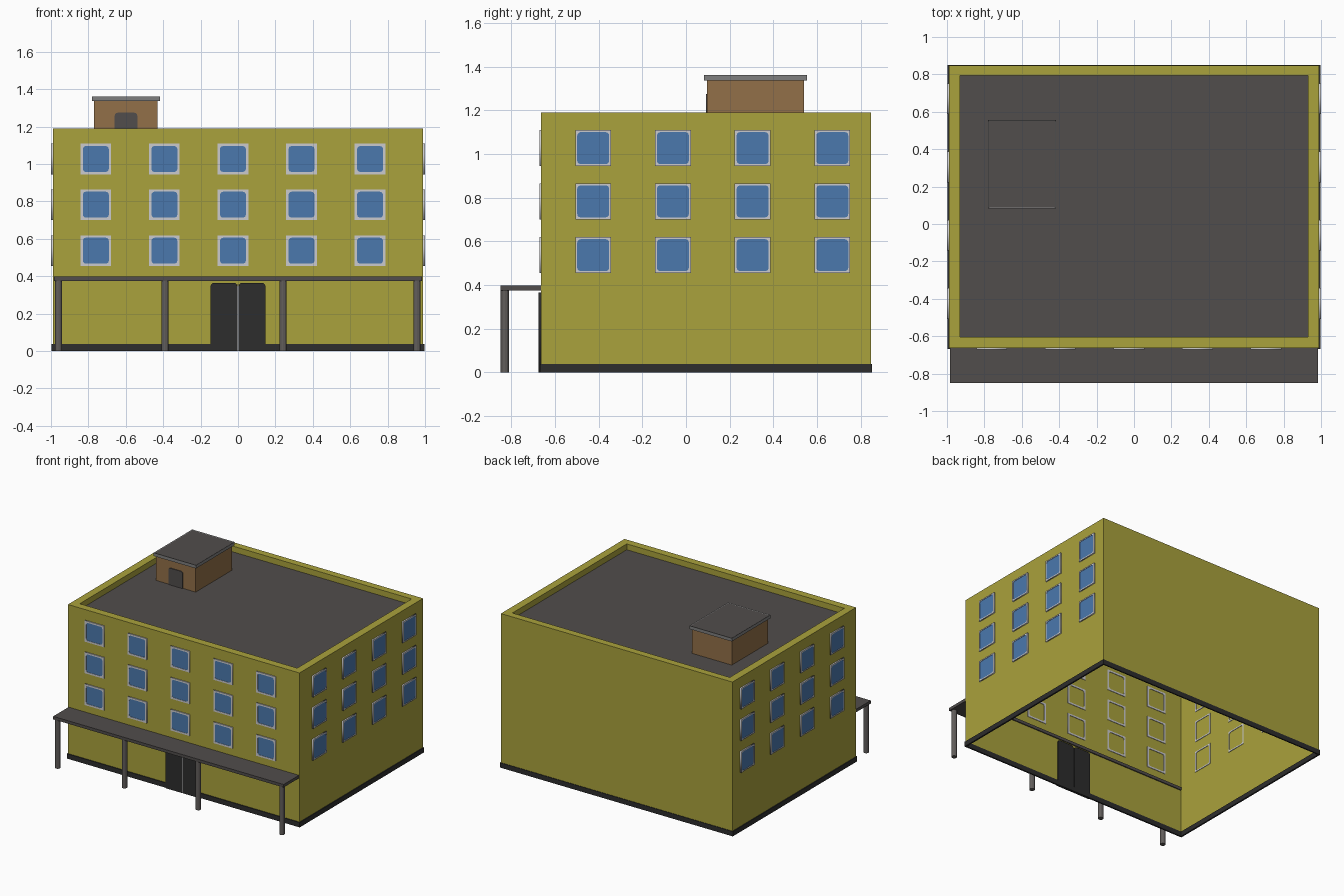
import bpy, bmesh, math

if "Cube" in bpy.data.objects:
    bpy.data.objects.remove(bpy.data.objects["Cube"])


def mat(name, r, g, b):
    m = bpy.data.materials.new(name)
    m.diffuse_color = (r, g, b, 1)
    m.use_nodes = True
    m.node_tree.nodes["Principled BSDF"].inputs["Base Color"].default_value = m.diffuse_color
    return m


OLIVE = mat("olive wall", 0.40, 0.36, 0.045)
ROOF = mat("dark grey roof", 0.082, 0.074, 0.072)
POST = mat("post grey", 0.12, 0.11, 0.105)
BLACK = mat("near black", 0.026, 0.026, 0.026)
GLASS = mat("blue glass", 0.07, 0.19, 0.42)
FRAME = mat("pale frame", 0.60, 0.60, 0.62)
BROWN = mat("brown hut", 0.29, 0.16, 0.065)
GREY = mat("mid grey trim", 0.21, 0.21, 0.21)

X, Y0, Y1, TOP, DECK = 0.99, -0.663, 0.847, 1.19, 1.145


def make(name, bm, *mats):
    me = bpy.data.meshes.new(name)
    bm.to_mesh(me)
    bm.free()
    for m in mats:
        me.materials.append(m)
    ob = bpy.data.objects.new(name, me)
    bpy.context.collection.objects.link(ob)
    return ob


def rings(name, levels, m, cap=False, close=False):
    """Skin a stack of rectangles (x0, x1, y0, y1, z)."""
    bm = bmesh.new()
    loops = [[bm.verts.new(p) for p in ((a, c, z), (b, c, z), (b, d, z), (a, d, z))]
             for a, b, c, d, z in levels]
    pairs = list(zip(loops, loops[1:]))
    if close:
        pairs.append((loops[-1], loops[0]))
    for lo, hi in pairs:
        for i in range(4):
            j = (i + 1) % 4
            bm.faces.new((lo[i], lo[j], hi[j], hi[i]))
    if cap:
        bm.faces.new(loops[-1])
    return make(name, bm, m)


def box(name, x0, x1, y0, y1, z0, z1, *mats):
    bm = bmesh.new()
    bmesh.ops.create_cube(bm, size=1)
    for v in bm.verts:
        v.co = (x1 if v.co.x > 0 else x0, y1 if v.co.y > 0 else y0, z1 if v.co.z > 0 else z0)
    return make(name, bm, *mats)


def outline(u0, u1, v0, v1, r_low=0, r_top=0):
    """Rectangle outline with optional rounded corners."""
    pts = []
    for cu, cv, su, sv, start in ((u0, v0, 1, 1, 180), (u1, v0, -1, 1, 270),
                                  (u1, v1, -1, -1, 0), (u0, v1, 1, -1, 90)):
        r = r_low if sv > 0 else r_top
        for k in range(4 if r else 1):
            a = math.radians(start + 30 * k)
            dx, dy = (math.cos(a), math.sin(a)) if r else (0, 0)
            pts.append((cu + su * r + r * dx, cv + sv * r + r * dy))
    return pts


def plate(name, outlines, loc, turn, w0, w1, m):
    """Filled flat shapes standing on a wall, from depth w0 to w1 along its normal."""
    cu = bpy.data.curves.new(name, 'CURVE')
    cu.dimensions, cu.fill_mode = '2D', 'BOTH'
    cu.extrude = (w1 - w0) / 2
    for pts in outlines:
        s = cu.splines.new('POLY')
        s.points.add(len(pts) - 1)
        for p, (u, v) in zip(s.points, pts):
            p.co = (u, v, 0, 1)
        s.use_cyclic_u = True
    cu.materials.append(m)
    ob = bpy.data.objects.new(name, cu)
    bpy.context.collection.objects.link(ob)
    t, mid = math.radians(turn), (w0 + w1) / 2
    ob.rotation_euler = (math.pi / 2, 0, t)
    ob.location = (loc[0] + math.sin(t) * mid, loc[1] - math.cos(t) * mid, loc[2])
    bpy.ops.object.select_all(action='DESELECT')
    bpy.context.view_layer.objects.active = ob
    ob.select_set(True)
    bpy.ops.object.convert(target='MESH')


# Walls, parapet and roof deck, open underneath
rings("walls", [(-X, X, Y0, Y1, 0), (-X, X, Y0, Y1, TOP),
                (-0.93, 0.93, -0.605, 0.793, TOP), (-0.93, 0.93, -0.605, 0.793, DECK)], OLIVE)
bm = bmesh.new()
bm.faces.new([bm.verts.new(p) for p in ((-0.93, -0.605, DECK), (0.93, -0.605, DECK),
                                        (0.93, 0.793, DECK), (-0.93, 0.793, DECK))])
make("roof_deck", bm, ROOF)

# Plinth band
rings("plinth", [(-0.996, 0.996, -0.669, 0.851, 0), (-0.996, 0.996, -0.669, 0.851, 0.038),
                 (-0.984, 0.984, -0.657, 0.841, 0.038), (-0.984, 0.984, -0.657, 0.841, 0)],
      BLACK, close=True)

# Windows on the front and both sides
ROWS = (0.537, 0.783, 1.027)


def windows(name, centres, loc, turn, depth, half_glass):
    frames, panes = [], []
    for u in centres:
        for v in ROWS:
            h, g = 0.082, half_glass
            inner = outline(u - g, u + g, v - g, v + g, 0.015, 0.015)
            frames += [outline(u - h, u + h, v - h, v + h), inner]
            panes.append(inner)
    plate(name + "_window_frames", frames, loc, turn, -0.004, depth, FRAME)
    plate(name + "_window_glass", panes, loc, turn, 0.0005, depth * 0.7, GLASS)


side = [-0.425, -0.06, 0.305, 0.67]
windows("front", [-0.76 + 0.3665 * i for i in range(5)], (0, Y0, 0), 0, 0.007, 0.069)
windows("right", side, (X, 0, 0), 90, 0.010, 0.073)
windows("left", [-y for y in side], (-X, 0, 0), -90, 0.010, 0.073)

# Double entrance door with a pale seam
plate("entrance_doors", [outline(-0.147, -0.003, 0, 0.365, 0, 0.02),
                         outline(0.003, 0.147, 0, 0.365, 0, 0.02)],
      (0, Y0, 0), 0, -0.008, 0.012, BLACK)
box("door_seam", -0.003, 0.003, Y0 - 0.009, Y0, 0, 0.36, FRAME)

# Canopy and its posts
box("canopy", -0.985, 0.985, -0.85, -0.655, 0.375, 0.398, ROOF)
for i, x in enumerate((-0.96, -0.39, 0.241, 0.957)):
    bm = bmesh.new()
    bmesh.ops.create_cone(bm, cap_ends=True, segments=12, radius1=0.0195, radius2=0.0195, depth=0.376)
    bmesh.ops.translate(bm, verts=bm.verts, vec=(x, -0.829, 0.188))
    make("canopy_post_%d" % (i + 1), bm, POST)

# Rooftop hut with door and slab roof
box("hut", -0.77, -0.43, 0.097, 0.54, DECK, 1.337, BROWN)
plate("hut_door", [outline(-0.66, -0.538, DECK, 1.275, 0, 0.018)], (0, 0.097, 0), 0, 0, 0.006, ROOF)
slab = box("hut_roof", -0.78, -0.418, 0.083, 0.555, 1.336, 1.361, GREY, ROOF)
bm = bmesh.new()
bm.from_mesh(slab.data)
bm.normal_update()
top = [f for f in bm.faces if f.normal.z > 0.9]
bmesh.ops.inset_region(bm, faces=top, thickness=0.007, depth=-0.003)
for f in top:
    f.material_index = 1
bm.to_mesh(slab.data)
bm.free()

# Make all normals face outward on closed parts
for ob in bpy.data.objects:
    if ob.type == 'MESH' and ob.name not in ("walls", "roof_deck"):
        bm = bmesh.new()
        bm.from_mesh(ob.data)
        bmesh.ops.recalc_face_normals(bm, faces=bm.faces)
        bm.to_mesh(ob.data)
        bm.free()
